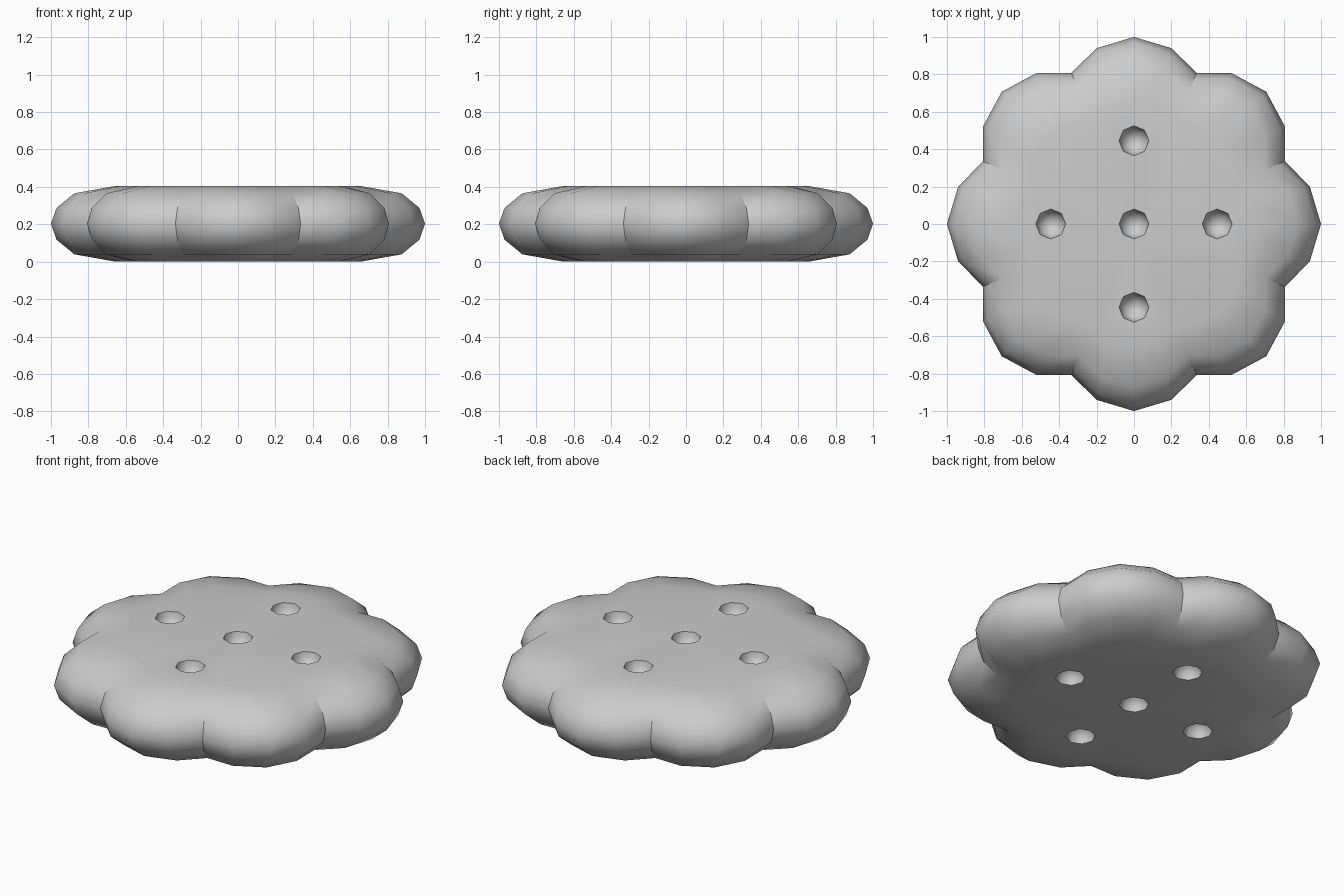
import bpy, bmesh, math
from mathutils import Matrix, Vector

cube = bpy.data.objects.get("Cube")
if cube:
    bpy.data.objects.remove(cube)

HEIGHT = 0.405
LOBES = 8
# Height above the middle, then radius at the lobe tip, shoulder and valley
RINGS = [(0.0, 1.0, 0.961, 0.875),
         (0.085, 0.97, 0.932, 0.845),
         (0.163, 0.875, 0.84, 0.76),
         (HEIGHT / 2, 0.655, 0.635, 0.6)]
ANGLES = [0, 12, 22.5, 33]


def new_object(name, bm):
    mesh = bpy.data.meshes.new(name)
    bm.to_mesh(mesh)
    bm.free()
    obj = bpy.data.objects.new(name, mesh)
    bpy.context.collection.objects.link(obj)
    return obj


# Lobed biscuit body, from the bottom ring to the top ring
bm = bmesh.new()
levels = [(-z, *r) for z, *r in reversed(RINGS)] + RINGS[1:]
loops = []
for z, tip, shoulder, valley in levels:
    loop = []
    for lobe in range(LOBES):
        for angle, radius in zip(ANGLES, (tip, shoulder, valley, shoulder)):
            a = math.radians(lobe * 45 + angle)
            loop.append(bm.verts.new((radius * math.cos(a), radius * math.sin(a), z + HEIGHT / 2)))
    loops.append(loop)
for low, high in zip(loops, loops[1:]):
    for i in range(len(low)):
        j = (i + 1) % len(low)
        bm.faces.new((low[i], low[j], high[j], high[i]))
bm.faces.new(loops[-1])
bm.faces.new(loops[0][::-1])
bmesh.ops.recalc_face_normals(bm, faces=bm.faces)
body = new_object("biscuit_body", bm)

dough = bpy.data.materials.new("plain grey")
dough.use_nodes = True
colour = (0.6, 0.6, 0.6, 1)
dough.diffuse_color = colour
dough.node_tree.nodes["Principled BSDF"].inputs["Base Color"].default_value = colour
body.data.materials.append(dough)

# Round dents in both faces
bm = bmesh.new()
for x, y in ((0, 0), (0.445, 0), (-0.445, 0), (0, 0.445), (0, -0.445)):
    for z in (0, HEIGHT):
        bmesh.ops.create_uvsphere(bm, u_segments=8, v_segments=8, radius=0.08,
                                  matrix=Matrix.Translation((x, y, z)))
cutter = new_object("dent_cutter", bm)
cutter.hide_render = True
cutter.data.materials.append(dough)

cut = body.modifiers.new("dents", "BOOLEAN")
cut.operation = "DIFFERENCE"
cut.solver = "EXACT"
cut.object = cutter
bpy.context.view_layer.objects.active = body
body.select_set(True)
bpy.ops.object.modifier_apply(modifier=cut.name)
bpy.data.objects.remove(cutter)

# Smooth shading, with sharp dent rims and sharp outer creases between lobes
bm = bmesh.new()
bm.from_mesh(body.data)


def in_valley(vert):
    angle = math.degrees(math.atan2(vert.co.y, vert.co.x)) % 45
    return abs(angle - 22.5) < 1 and vert.co.xy.length > 0.7


for face in bm.faces:
    face.smooth = True
for edge in bm.edges:
    rim = len(edge.link_faces) == 2 and edge.calc_face_angle(0) > math.radians(55)
    edge.smooth = not (rim or all(in_valley(v) for v in edge.verts))
bm.to_mesh(body.data)
bm.free()
